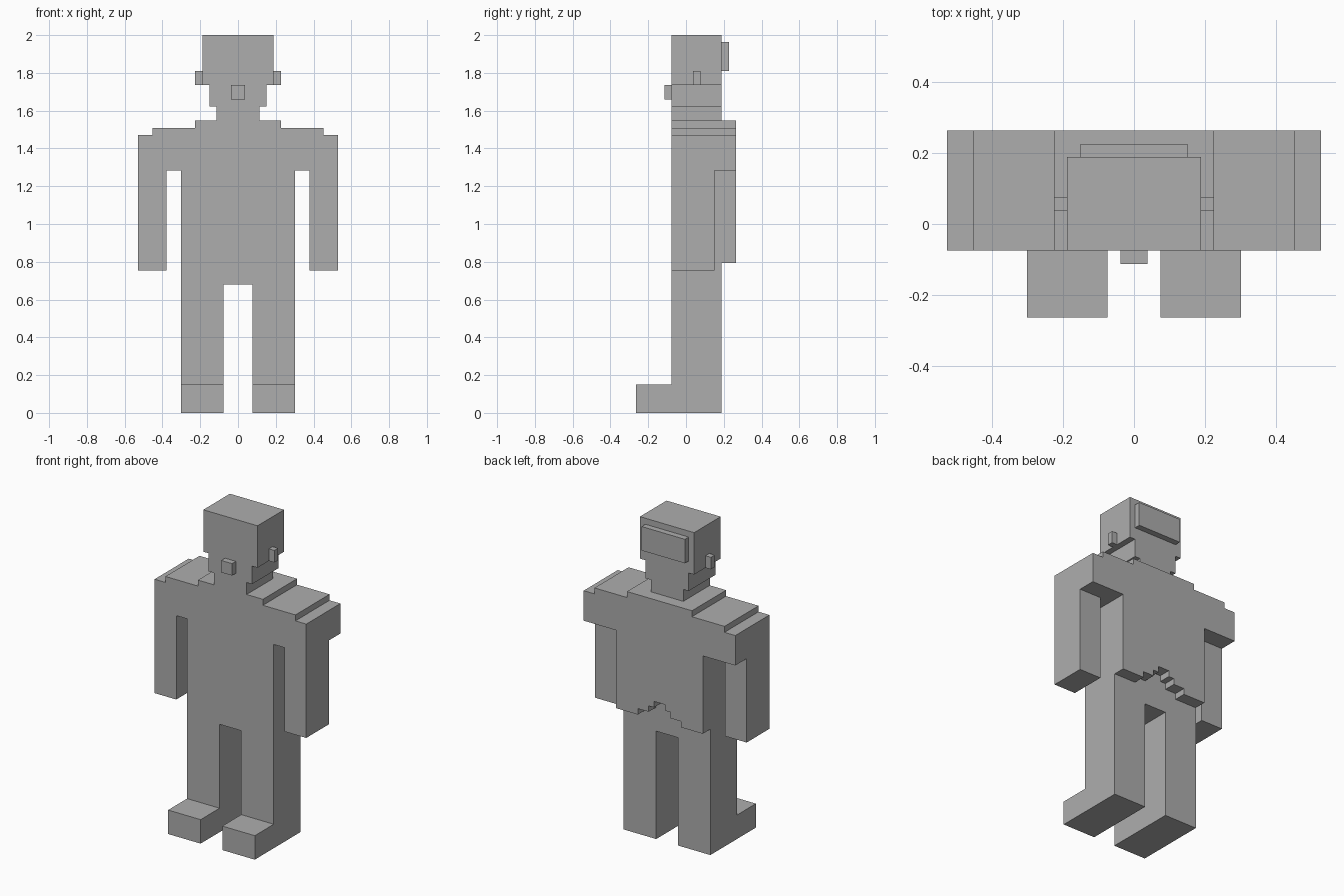
import bpy
import bmesh

U = 2 / 53  # size of one block of the grid

cube = bpy.data.objects.get("Cube")
if cube:
    bpy.data.objects.remove(cube, do_unlink=True)

grey = bpy.data.materials.new("plain grey")
grey.use_nodes = True
colour = (0.42, 0.42, 0.42, 1)
grey.diffuse_color = colour
grey.node_tree.nodes["Principled BSDF"].inputs["Base Color"].default_value = colour


def prism(name, outline, y0, y1):
    """Extrude an x-z outline, in blocks, from y0 to y1."""
    bm = bmesh.new()
    face = bm.faces.new([bm.verts.new((x * U, y0 * U, z * U)) for x, z in outline])
    out = bmesh.ops.extrude_face_region(bm, geom=[face])
    moved = [v for v in out["geom"] if isinstance(v, bmesh.types.BMVert)]
    bmesh.ops.translate(bm, verts=moved, vec=(0, (y1 - y0) * U, 0))
    bmesh.ops.recalc_face_normals(bm, faces=bm.faces)
    mesh = bpy.data.meshes.new(name)
    bm.to_mesh(mesh)
    bm.free()
    mesh.materials.append(grey)
    obj = bpy.data.objects.new(name, mesh)
    bpy.context.collection.objects.link(obj)
    return obj


def box(name, x0, x1, y0, y1, z0, z1):
    return prism(name, [(x0, z0), (x1, z0), (x1, z1), (x0, z1)], y0, y1)


def pair(name, x0, x1, *rest):
    box("left_" + name, x0, x1, *rest)
    box("right_" + name, -x1, -x0, *rest)


def mirrored(half):
    """Complete a right-hand outline with its mirror image."""
    return half + [(-x, z) for x, z in reversed(half)]


FRONT, BACK, CAPE = -2, 5, 7

# Head, jaw and neck share one stepped outline
prism("head", mirrored([(3, 41), (3, 43), (4, 43), (4, 46), (5, 46), (5, 53)]), FRONT, BACK)
box("nose", -1, 1, -3, FRONT, 44, 46)
box("back_of_head_plate", -4, 4, BACK, 6, 48, 52)
pair("ear", 5, 6, 1, 2, 46, 48)

# Shoulders step down from the collar
prism("shoulders", mirrored([(14, 34), (14, 39), (12, 39), (12, 40), (6, 40), (6, 41)]), FRONT, CAPE)
pair("arm", 10, 14, FRONT, 4, 20, 34)

# Torso with the notched coat back
box("torso", -8, 8, FRONT, BACK, 18, 34)
hem = [(1, 24), (1, 23), (2, 23), (2, 22), (4, 22), (4, 21), (8, 21), (8, 34)]
prism("coat_back", mirrored(hem), BACK, CAPE)

# Legs and feet
pair("leg", 2, 8, FRONT, BACK, 0, 18)
pair("foot", 2, 8, -7, FRONT, 0, 4)
